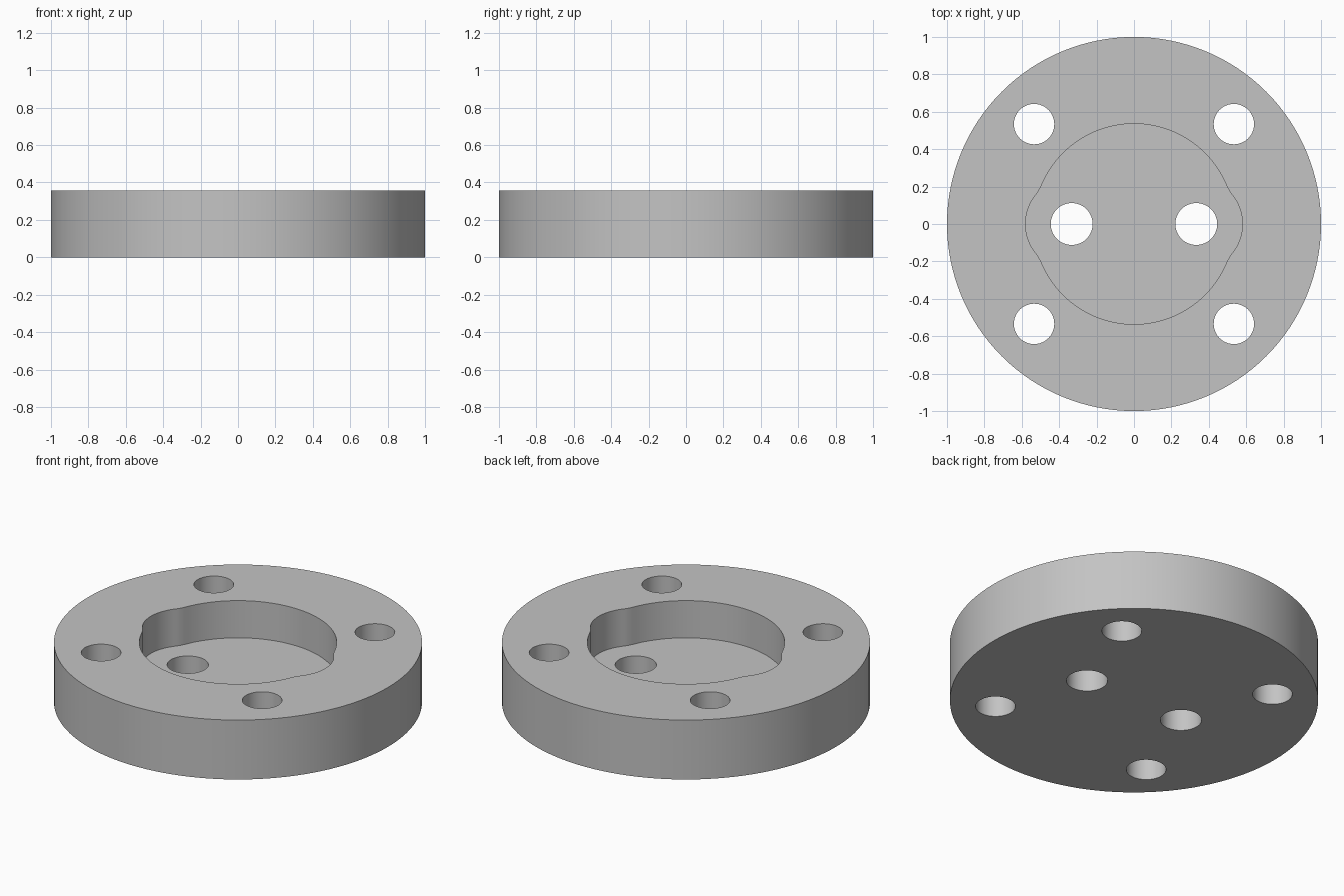
import bpy, bmesh, math
from mathutils import Vector

default = bpy.data.objects.get("Cube")
if default:
    bpy.data.objects.remove(default, do_unlink=True)

HEIGHT, FLOOR = 0.356, 0.133
POCKET_R, LOBE_R, LOBE_X, FILLET_R = 0.536, 0.247, 0.333, 0.25

metal = bpy.data.materials.new("light grey metal")
metal.use_nodes = True
grey = (0.55, 0.55, 0.55, 1)
metal.diffuse_color = grey
metal.node_tree.nodes["Principled BSDF"].inputs["Base Color"].default_value = grey


def arc(cx, cy, r, a0, a1, n):
    """Points along an arc, both ends included."""
    return [Vector((cx + r * math.cos(a0 + (a1 - a0) * i / n),
                    cy + r * math.sin(a0 + (a1 - a0) * i / n))) for i in range(n + 1)]


def circle(cx, cy, r, n):
    return arc(cx, cy, r, 0, math.tau, n)[:-1]


def prism(name, outline, z0, z1):
    """Extrude a flat counter-clockwise outline between two heights."""
    bm = bmesh.new()
    face = bm.faces.new([bm.verts.new((p.x, p.y, z0)) for p in outline])
    top = bmesh.ops.extrude_face_region(bm, geom=[face])["geom"]
    bmesh.ops.translate(bm, vec=(0, 0, z1 - z0),
                        verts=[v for v in top if isinstance(v, bmesh.types.BMVert)])
    bmesh.ops.recalc_face_normals(bm, faces=bm.faces)
    mesh = bpy.data.meshes.new(name)
    bm.to_mesh(mesh)
    bm.free()
    mesh.materials.append(metal)
    obj = bpy.data.objects.new(name, mesh)
    bpy.context.collection.objects.link(obj)
    return obj


def pocket_outline():
    """Round pocket with a lobe on each side, blended by tangent fillets."""
    a, b = POCKET_R + FILLET_R, LOBE_R + FILLET_R
    fx = (a * a - b * b + LOBE_X ** 2) / (2 * LOBE_X)
    fy = math.sqrt(a * a - fx * fx)
    main_angle = math.atan2(fy, fx)
    lobe_angle = math.atan2(fy, fx - LOBE_X)
    quarter = arc(LOBE_X, 0, LOBE_R, 0, lobe_angle, 12)
    quarter += arc(fx, fy, FILLET_R, lobe_angle + math.pi, main_angle + math.pi, 6)[1:]
    quarter += arc(0, 0, POCKET_R, main_angle, math.pi / 2, 24)[1:]
    half = quarter + [Vector((-p.x, p.y)) for p in reversed(quarter[:-1])]
    return half + [Vector((p.x, -p.y)) for p in reversed(half[1:-1])]


# Solid disc
flange = prism("flange_disc", circle(0, 0, 1, 128), 0, HEIGHT)

# Pocket, four bolt holes and two pin holes
cutters = [prism("pocket_cutter", pocket_outline(), FLOOR, HEIGHT + 0.1)]
for sx in (-1, 1):
    for sy in (-1, 1):
        cutters.append(prism("bolt_hole_cutter",
                             circle(sx * 0.534, sy * 0.534, 0.108, 48), -0.1, HEIGHT + 0.1))
    cutters.append(prism("pin_hole_cutter",
                         circle(sx * LOBE_X, 0, 0.112, 48), -0.1, HEIGHT + 0.1))

bpy.ops.object.select_all(action="DESELECT")
bpy.context.view_layer.objects.active = flange
flange.select_set(True)
for cutter in cutters:
    cutter.hide_render = True
    mod = flange.modifiers.new("cut", "BOOLEAN")
    mod.operation = "DIFFERENCE"
    mod.solver = "EXACT"
    mod.object = cutter
    bpy.ops.object.modifier_apply(modifier=mod.name)
    bpy.data.objects.remove(cutter, do_unlink=True)

bpy.ops.object.shade_smooth_by_angle(angle=math.radians(30))
